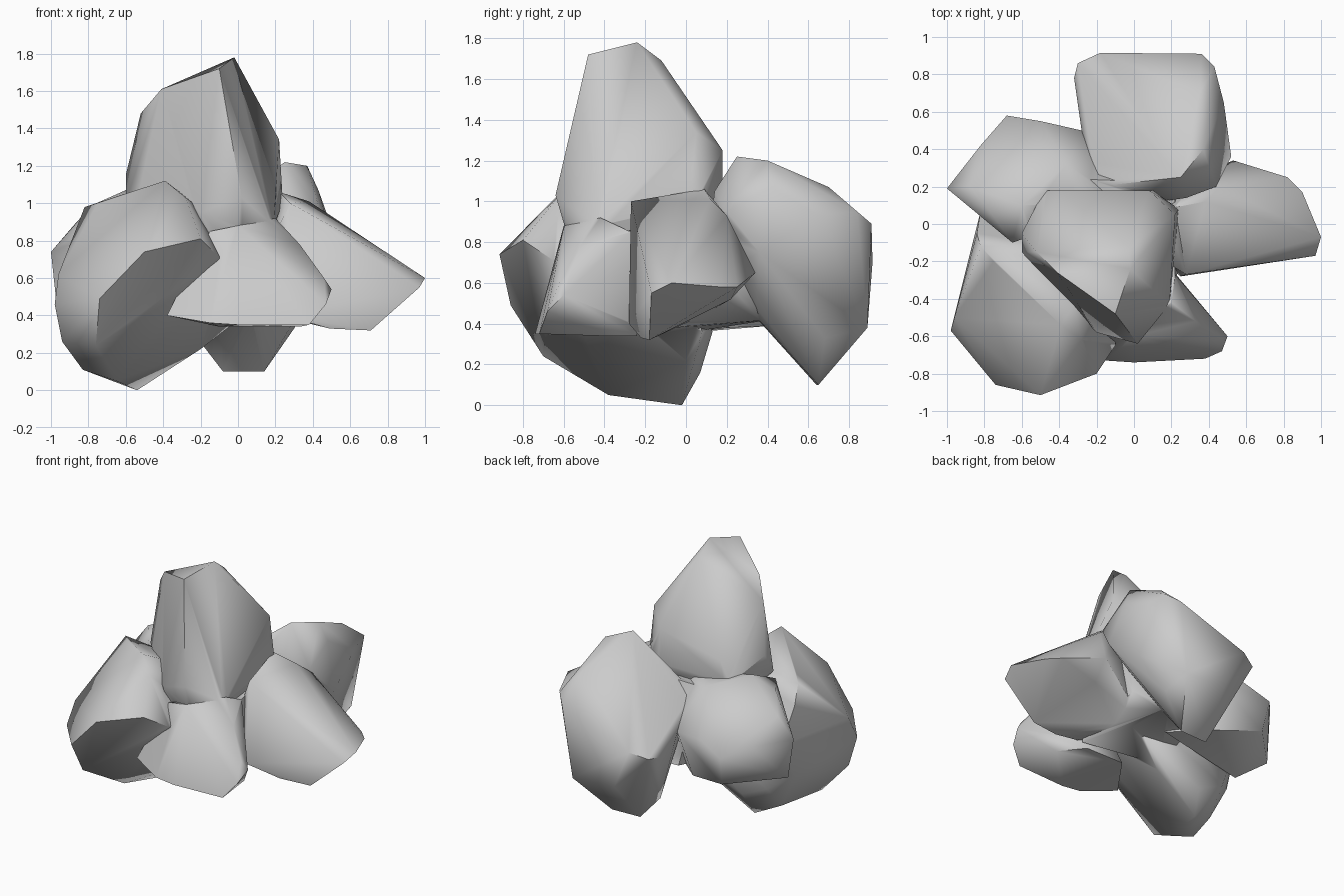
import bpy, bmesh, math


def chunk(name, corners):
    """Faceted rock chunk: convex skin around a few corner points."""
    bm = bmesh.new()
    for c in corners:
        bm.verts.new(c)
    bmesh.ops.convex_hull(bm, input=bm.verts[:])
    loose = [v for v in bm.verts if not v.link_faces]
    bmesh.ops.delete(bm, geom=loose, context='VERTS')
    bmesh.ops.recalc_face_normals(bm, faces=bm.faces[:])
    me = bpy.data.meshes.new(name)
    bm.to_mesh(me)
    bm.free()
    ob = bpy.data.objects.new(name, me)
    bpy.context.collection.objects.link(ob)
    return ob


# tall upper chunk
top = chunk("rock_cluster", [
    (-.02, -.24, 1.78), (-.10, -.48, 1.72), (-.41, -.26, 1.61), (-.52, -.15, 1.48),
    (-.03, -.12, 1.69), (.22, .05, 1.34), (.08, .18, 1.25), (-.40, .18, 1.15),
    (-.60, -.05, 1.15), (-.60, -.15, 1.0), (-.48, .18, 1.0), (.10, .18, 1.0),
    (.24, .08, 1.0), (.22, -.10, .95), (.02, -.64, 1.03), (.19, -.43, .88),
    (-.2, -.58, .95), (0, -.59, .86), (-.2, -.5, .75), (-.4, .1, .75), (.1, -.2, .6)])

# back chunk
back = chunk("back_chunk", [
    (.25, .25, 1.22), (.37, .40, 1.20), (.28, .14, 1.05), (.44, .20, .95),
    (.43, .42, 1.07), (.35, .70, 1.07), (.48, .65, .93), (.52, .36, .75),
    (.43, .84, .95), (.36, .91, .89), (-.18, .915, .70), (-.30, .86, .66),
    (-.32, .78, .65), (-.28, .5, .72), (-.2, .2, .88), (.29, .89, .38), (-.04, .88, .40),
    (.14, .65, .10), (-.08, .64, .10), (.30, .68, .33), (-.18, .55, .23),
    (.1, .43, .40), (.0, .1, .7)])

# right chunk
right = chunk("right_chunk", [
    (.28, -.27, 1.0), (.22, .09, 1.06), (.38, .12, 1.01), (.46, .20, .93),
    (.53, .34, .65), (.82, .25, .58), (.90, .17, .58), (1.0, -.07, .60),
    (.97, -.17, .55), (.71, -.18, .32), (.49, -.22, .33), (.25, -.28, .4),
    (.52, .22, .52), (.0, .1, .45), (.0, -.1, .45)])

# front chunk
front = chunk("front_chunk", [
    (.20, -.42, .92), (0, -.60, .88), (-.15, -.58, .85), (.33, -.52, .78),
    (.46, -.62, .60), (.50, -.60, .54), (.47, -.68, .46), (.38, -.72, .35),
    (0, -.74, .35), (-.15, -.73, .36), (-.38, -.62, .40), (.33, -.40, .34),
    (.20, -.24, .34), (-.1, -.24, .34), (.22, -.27, .85)])

# large front left chunk
left = chunk("front_left_chunk", [
    (-.39, -.54, 1.12), (-.75, -.20, 1.0), (-.82, -.12, .98), (-.84, -.05, .85),
    (-.96, -.50, .62), (-.98, -.57, .46), (-.94, -.53, .26), (-.76, -.70, .24),
    (-.74, -.86, .49), (-.50, -.915, .74), (-.20, -.80, .81), (-.10, -.65, .71),
    (-.28, -.62, 1.03), (-.83, -.38, .11), (-.65, -.38, .05), (-.54, -.02, 0),
    (-.50, .07, .16), (-.30, .13, .36), (-.70, .07, .25), (-.20, 0, .22),
    (-.72, -.08, .08), (-.84, -.05, .33),
    (-.02, .08, .36), (-.1, -.1, .9), (-.82, .07, .6)])

# back left chunk
backleft = chunk("back_left_chunk", [
    (-1.0, .19, .74), (-.88, .20, .88), (-.78, .08, .99), (-.60, .10, 1.07),
    (-.36, .32, 1.0), (-.82, .42, .72), (-.68, .58, .66), (-.50, .55, .74),
    (-.28, .50, .72), (-.97, .21, .46), (-.82, .06, .36), (-.66, .53, .45),
    (-.35, .42, .39), (-.1, .2, .38), (-.1, .1, .95), (-.82, .06, .85),
    (-.65, -.1, .98)])

# central mass that fills the gaps between the chunks
core = chunk("core", [
    (.22, .22, .95), (-.28, .24, .95), (.22, -.30, .85), (-.25, -.45, .85),
    (.22, .25, .55), (-.22, .40, .42), (.05, .42, .42), (.24, -.24, .37),
    (-.30, -.10, .34), (-.25, .12, .38), (.1, .1, .39)])

# fuse all chunks into one solid
bpy.context.view_layer.objects.active = top
for part in (core, back, right, front, left, backleft):
    mod = top.modifiers.new("fuse", 'BOOLEAN')
    mod.operation = 'UNION'
    mod.solver = 'EXACT'
    mod.object = part
    bpy.ops.object.modifier_apply(modifier=mod.name)
    bpy.data.objects.remove(part)

# soft facets with crisp breaks
bpy.ops.object.select_all(action='DESELECT')
top.select_set(True)
bpy.ops.object.shade_smooth_by_angle(angle=math.radians(60))
